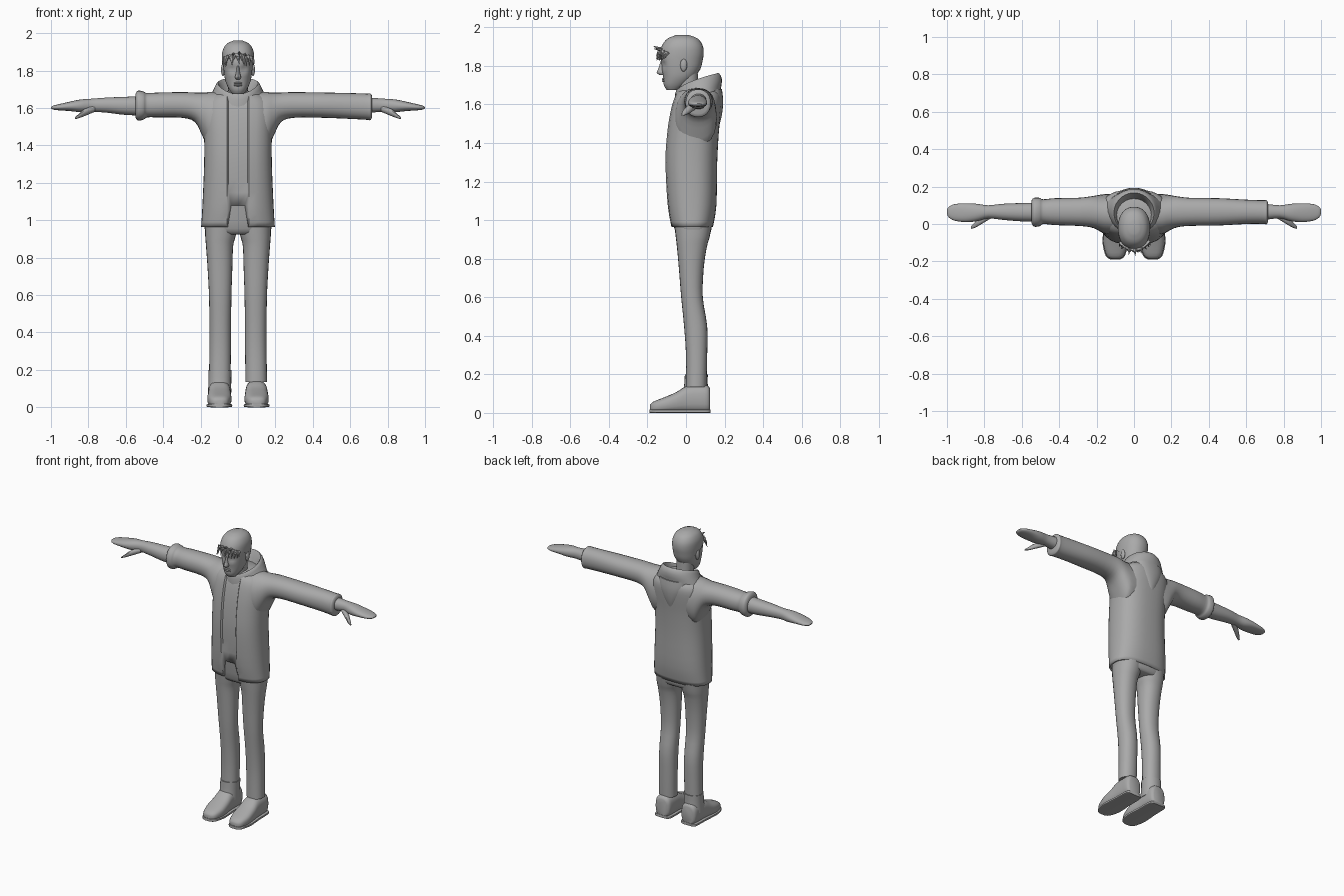
import bpy, bmesh, math, random
from mathutils import Vector, Matrix

cube = bpy.data.objects.get("Cube")
if cube:
    bpy.data.objects.remove(cube, do_unlink=True)

grey = bpy.data.materials.new("plain grey")
grey.use_nodes = True
grey.diffuse_color = (0.4, 0.4, 0.4, 1)
grey.node_tree.nodes["Principled BSDF"].inputs["Base Color"].default_value = (0.4, 0.4, 0.4, 1)
made = []


def finish(name, bm):
    mesh = bpy.data.meshes.new(name)
    bmesh.ops.recalc_face_normals(bm, faces=bm.faces[:])
    bm.to_mesh(mesh)
    bm.free()
    mesh.materials.append(grey)
    obj = bpy.data.objects.new(name, mesh)
    bpy.context.collection.objects.link(obj)
    made.append(obj)
    return obj


def smooth_stations(st, sub):
    """Catmull-Rom interpolation between cross-sections."""
    out = []
    for k in range(len(st) - 1):
        p0, p1, p2, p3 = st[max(k - 1, 0)], st[k], st[k + 1], st[min(k + 2, len(st) - 1)]
        for j in range(sub):
            t = j / sub
            out.append([b + t * (c - a) / 2 + t * t * (a - 2.5 * b + 2 * c - d / 2)
                        + t ** 3 * (1.5 * (b - c) + (d - a) / 2)
                        for a, b, c, d in zip(p0, p1, p2, p3)])
    return out + [list(st[-1])]


def loft(axis, st, n=24, power=2.2, side=1, sub=3, caps=(True, True)):
    """Superellipse sections: (position, a_min, a_max, b_min, b_max)."""
    bm = bmesh.new()
    rings = []
    for t, a0, a1, b0, b1 in smooth_stations(st, sub):
        ring = []
        for i in range(n):
            ang = math.tau * i / n
            c, s = math.cos(ang), math.sin(ang)
            a = (a0 + a1) / 2 + (a1 - a0) / 2 * math.copysign(abs(c) ** (2 / power), c)
            b = (b0 + b1) / 2 + (b1 - b0) / 2 * math.copysign(abs(s) ** (2 / power), s)
            x, y, z = {"x": (t, a, b), "y": (a, t, b), "z": (a, b, t)}[axis]
            ring.append(bm.verts.new((x * side, y, z)))
        rings.append(ring)
    for r, q in zip(rings, rings[1:]):
        for i in range(n):
            j = (i + 1) % n
            bm.faces.new((r[i], r[j], q[j], q[i]))
    if caps[0]:
        bm.faces.new(rings[0])
    if caps[1]:
        bm.faces.new(rings[-1])
    return bm, rings


def sym(rows):
    return [(z, -w, w, y0, y1) for z, w, y0, y1 in rows]


def ellipsoid(name, pos, size):
    bm = bmesh.new()
    bmesh.ops.create_uvsphere(bm, u_segments=14, v_segments=10, radius=1,
                              matrix=Matrix.Translation(pos) @ Matrix.Diagonal((*size, 1)))
    return finish(name, bm)


# Head with sunken eye sockets
head_rows = [(1.675, .03, -.1, -.04), (1.7, .048, -.115, 0), (1.74, .066, -.118, .045),
             (1.78, .074, -.125, .07), (1.82, .078, -.13, .08), (1.86, .08, -.13, .086),
             (1.9, .076, -.118, .08), (1.935, .056, -.09, .055), (1.953, .02, -.045, .01)]
bm, _ = loft("z", sym(head_rows), n=36)
for v in bm.verts:
    if v.co.y < -.05:
        d = Vector((abs(v.co.x) - .032, v.co.z - 1.808)).length
        v.co.y += .013 * max(0, 1 - d / .028)
finish("head", bm)

# Nose, lips, ears and neck
finish("nose", loft("z", sym([(1.752, .009, -.135, -.1), (1.765, .016, -.152, -.1),
                              (1.79, .01, -.142, -.1), (1.825, .008, -.132, -.1)]), n=12)[0])
for name, z in (("upper_lip", 1.733), ("lower_lip", 1.722)):
    ellipsoid(name, (0, -.114, z), (.024, .011, .006))
for side, word in ((1, "left"), (-1, "right")):
    ellipsoid(word + "_ear", (side * .08, -.012, 1.805), (.011, .018, .034))
finish("neck", loft("z", sym([(1.57, .06, -.03, .08), (1.65, .052, -.04, .065),
                              (1.76, .055, -.05, .062)]))[0])

# Hair cap, trimmed along a slanting hairline
rows = [(z + .007, w + .006, y0 - .006, y1 + .006) for z, w, y0, y1 in head_rows]
bm, _ = loft("z", sym(rows), n=36)
bmesh.ops.bisect_plane(bm, geom=bm.verts[:] + bm.edges[:] + bm.faces[:],
                       plane_co=(0, -.13, 1.885), plane_no=(0, .55, 1), clear_inner=True)
finish("hair_cap", bm)

# Ragged fringe with a small quiff
random.seed(4)
bm = bmesh.new()
for i in range(20):
    x = -.07 + .0077 * i
    root = Vector((x, -.135 + 7 * x * x, 1.888 - 3 * x * x))
    if i % 4 == 2 and abs(x) < .05:
        way = Vector((random.uniform(-.01, .02), -.035, random.uniform(.0, .025)))
    else:
        way = Vector((random.uniform(-.015, .015), -.02, random.uniform(-.06, -.03)))
    turn = way.to_track_quat("Z", "Y").to_matrix().to_4x4()
    bmesh.ops.create_cone(bm, cap_ends=True, segments=6, radius1=.01, radius2=.001,
                          depth=way.length, matrix=Matrix.Translation(root + way / 2) @ turn)
finish("hair_fringe", bm)

# Jacket body: recessed shirt strip at the front and a notch at the hem
jacket_rows = [(.965, .197, -.08, .14), (1.08, .19, -.1, .158), (1.3, .181, -.112, .162),
               (1.45, .181, -.103, .17), (1.55, .186, -.088, .18), (1.62, .18, -.07, .184),
               (1.66, .15, -.05, .175), (1.69, .09, -.02, .15)]
bm, rings = loft("z", sym(jacket_rows), n=40, power=2.5, caps=(False, True))
for ring in rings[:-3]:
    for k in (-2, -1, 0, 1, 2):
        v = ring[30 + k]
        if abs(k) == 2:
            v.co.x = math.copysign(.058, k)
        else:
            v.co.x = k * (.05 if v.co.z > 1.09 else .036 + .16 * (1.08 - v.co.z))
            v.co.y += .014
notch = [f for f in bm.faces if f.calc_center_median().z < 1.08
         and all(abs(v.co.x) < .0575 and v.co.y < 0 for v in f.verts)]
bmesh.ops.delete(bm, geom=notch, context="FACES")
jacket = finish("jacket_body", bm)
shell = jacket.modifiers.new("thickness", "SOLIDIFY")
shell.thickness = .012
shell.offset = -1

# Hood: a standing collar rising to the back, with a draped point behind
bm, _ = loft("z", sym([(1.56, .16, -.06, .18), (1.61, .132, -.06, .187), (1.645, .115, -.055, .172),
                       (1.64, .1, -.045, .16), (1.57, .085, -.04, .13)]),
             n=28, sub=2, power=2, caps=(False, False))
for v in bm.verts:
    v.co.z += .24 * max(0, v.co.y + .06) ** .5
finish("hood_collar", bm)
finish("hood_drape", loft("z", sym([(1.48, .015, .13, .17), (1.55, .06, .1, .187),
                                    (1.62, .1, .07, .193), (1.68, .1, .08, .186)]))[0])

# Sleeves: the right one is pushed up to the elbow
shoulder = [(.08, -.06, .16, 1.4, 1.685), (.15, -.055, .16, 1.38, 1.685),
            (.19, -.035, .155, 1.45, 1.683), (.23, -.018, .148, 1.525, 1.683),
            (.3, -.01, .14, 1.548, 1.685)]
left_end = [(.45, -.008, .138, 1.548, 1.683), (.6, .0, .13, 1.542, 1.68),
            (.69, .0, .127, 1.537, 1.677), (.708, -.002, .128, 1.535, 1.678),
            (.717, .012, .115, 1.55, 1.665)]
right_end = [(.42, -.006, .138, 1.55, 1.683), (.485, .0, .132, 1.55, 1.68),
             (.505, -.012, .14, 1.538, 1.688), (.535, -.014, .14, 1.533, 1.693),
             (.548, .005, .125, 1.55, 1.675)]
finish("left_sleeve", loft("x", shoulder + left_end, side=1)[0])
finish("right_sleeve", loft("x", shoulder + right_end, side=-1)[0])

# Forearms, hands and thumbs
hand = [(.7, .022, .108, 1.575, 1.656), (.78, .03, .1, 1.58, 1.65), (.84, .015, .108, 1.578, 1.646),
        (.9, .01, .11, 1.584, 1.634), (.96, .018, .106, 1.588, 1.62),
        (.99, .035, .092, 1.592, 1.612), (1.0, .055, .078, 1.6, 1.605)]
thumb = [(.765, .03, .07, 1.58, 1.615), (.82, -.003, .035, 1.557, 1.595),
         (.85, -.02, .01, 1.546, 1.57), (.872, -.026, -.012, 1.54, 1.55)]
forearm = [(.5, .012, .115, 1.56, 1.664), (.6, .014, .112, 1.563, 1.66)]
for side, word, arm in ((1, "left", hand), (-1, "right", forearm + hand)):
    finish(word + "_hand", loft("x", arm, side=side)[0])
    finish(word + "_thumb", loft("x", thumb, n=12, side=side)[0])

# Trousers
finish("trouser_seat", loft("z", sym([(.925, .15, -.035, .115), (.955, .178, -.06, .133),
                                      (1.09, .172, -.08, .13)]), n=32, power=2.6)[0])
leg = [(.135, .04, .155, .0, .106), (.3, .038, .153, .0, .11), (.45, .037, .153, -.01, .11),
       (.6, .035, .155, -.025, .087), (.75, .03, .163, -.037, .092),
       (.86, .026, .171, -.047, .108), (.91, .014, .175, -.053, .122), (.97, .0, .177, -.06, .134)]
for side, word in ((1, "left"), (-1, "right")):
    finish(word + "_trouser_leg", loft("z", leg, side=side)[0])

# Shoes with thin soles; the right one has a tall shaft
shoe = [(-.187, .08, .12, .008, .04), (-.17, .054, .146, 0, .058), (-.11, .036, .163, 0, .082),
        (-.05, .036, .162, 0, .108), (.0, .04, .158, 0, .138), (.06, .04, .156, 0, .145),
        (.11, .044, .153, 0, .143), (.125, .06, .138, .008, .125)]
sole = [(y * 1.015, a - .004, b + .004, 0, .018) for y, a, b, _, _ in shoe]
for side, word in ((1, "left"), (-1, "right")):
    finish(word + "_shoe", loft("y", shoe, power=2.7, side=side)[0])
    finish(word + "_sole", loft("y", sole, power=6, side=side)[0])
finish("right_shoe_shaft", loft("z", [(.08, .036, .16, -.02, .118), (.14, .036, .158, -.01, .113),
                                      (.2, .034, .157, -.006, .113)], side=-1)[0])

# Smooth shading with crisp creases
bpy.ops.object.select_all(action="DESELECT")
for obj in made:
    obj.select_set(True)
bpy.context.view_layer.objects.active = jacket
bpy.ops.object.shade_smooth_by_angle(angle=math.radians(40))
